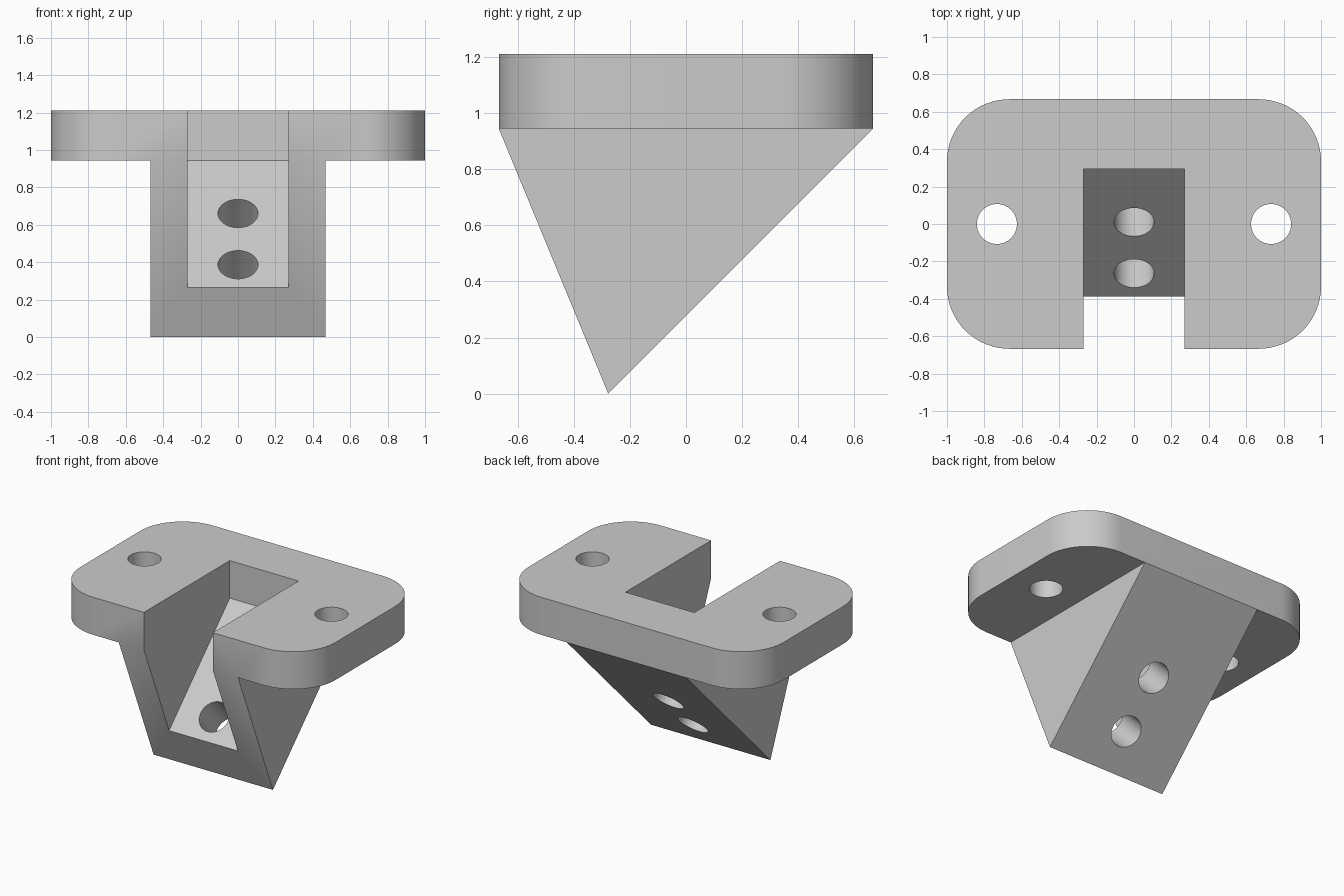
import bpy, bmesh, math
from mathutils import Vector, Matrix

cube = bpy.data.objects.get("Cube")
if cube:
    bpy.data.objects.remove(cube, do_unlink=True)

# Main dimensions
HALF_X, HALF_Y = 1.0, 0.667
TOP, UNDER = 1.21, 0.944          # plate top and underside
CORNER = 0.333
WEDGE_X, SLOT_X = 0.468, 0.27     # half widths
TIP_Y = UNDER and HALF_Y - UNDER  # rear face slopes at 45 degrees
HOLE_R, HOLE_X = 0.107, 0.733
SLOT_BACK = 0.293

grey = bpy.data.materials.new("plain_grey")
grey.use_nodes = True
colour = (0.6, 0.6, 0.6, 1)
grey.diffuse_color = colour
grey.node_tree.nodes["Principled BSDF"].inputs["Base Color"].default_value = colour


def prism(name, outline, offset):
    """Extrude a closed 3D outline along an offset."""
    bm = bmesh.new()
    face = bm.faces.new([bm.verts.new(p) for p in outline])
    new = bmesh.ops.extrude_face_region(bm, geom=[face])["geom"]
    bmesh.ops.translate(bm, vec=Vector(offset),
                        verts=[v for v in new if isinstance(v, bmesh.types.BMVert)])
    bmesh.ops.recalc_face_normals(bm, faces=bm.faces)
    mesh = bpy.data.meshes.new(name)
    bm.to_mesh(mesh)
    bm.free()
    mesh.materials.append(grey)
    obj = bpy.data.objects.new(name, mesh)
    bpy.context.collection.objects.link(obj)
    return obj


def side_prism(name, profile, half):
    """Extrude a (y, z) side profile across x."""
    return prism(name, [(-half, y, z) for y, z in profile], (2 * half, 0, 0))


def hole(name, centre, axis, length):
    """Round cutter centred on a point."""
    rot = Vector((0, 0, 1)).rotation_difference(Vector(axis)).to_matrix()
    steps = 64
    ring = [Vector(centre) + rot @ Vector((HOLE_R * math.cos(a), HOLE_R * math.sin(a), -length / 2))
            for a in (math.tau * i / steps for i in range(steps))]
    return prism(name, ring, rot @ Vector((0, 0, length)))


def combine(target, other, operation):
    """Apply a boolean and discard the helper."""
    mod = target.modifiers.new(operation.lower(), 'BOOLEAN')
    mod.operation, mod.solver, mod.object = operation, 'EXACT', other
    bpy.context.view_layer.objects.active = target
    bpy.ops.object.modifier_apply(modifier=mod.name)
    bpy.data.objects.remove(other, do_unlink=True)


# Rounded mounting plate
outline = []
for quarter, (sx, sy) in enumerate([(1, 1), (-1, 1), (-1, -1), (1, -1)]):
    for i in range(17):
        a = (quarter + i / 16) * math.pi / 2
        outline.append((sx * (HALF_X - CORNER) + CORNER * math.cos(a),
                        sy * (HALF_Y - CORNER) + CORNER * math.sin(a), UNDER))
bracket = prism("mounting_bracket", outline, (0, 0, TOP - UNDER))

# Wedge below the plate
wedge = side_prism("wedge", [(-HALF_Y, UNDER), (HALF_Y, UNDER), (TIP_Y, 0)], WEDGE_X)
combine(bracket, wedge, 'UNION')

# Open slot with a sloping floor and an upright back wall
rise = UNDER - SLOT_BACK
slot = side_prism("slot_cutter", [(-1, rise - 1), (SLOT_BACK, UNDER), (SLOT_BACK, 1.5), (-1, 1.5)], SLOT_X)
combine(bracket, slot, 'DIFFERENCE')

# Upright screw holes in the plate
for side in (-1, 1):
    combine(bracket, hole("plate_hole", (side * HOLE_X, 0, TOP), (0, 0, 1), 1), 'DIFFERENCE')

# Holes square to the sloping floor
for y in (0.01, -0.264):
    combine(bracket, hole("floor_hole", (0, y + 0.094, y + rise - 0.094), (0, -1, 1), 0.5), 'DIFFERENCE')

# Soft shading on curves, crisp edges elsewhere
bpy.ops.object.select_all(action='DESELECT')
bracket.select_set(True)
bpy.context.view_layer.objects.active = bracket
bpy.ops.object.shade_smooth_by_angle(angle=math.radians(30))
